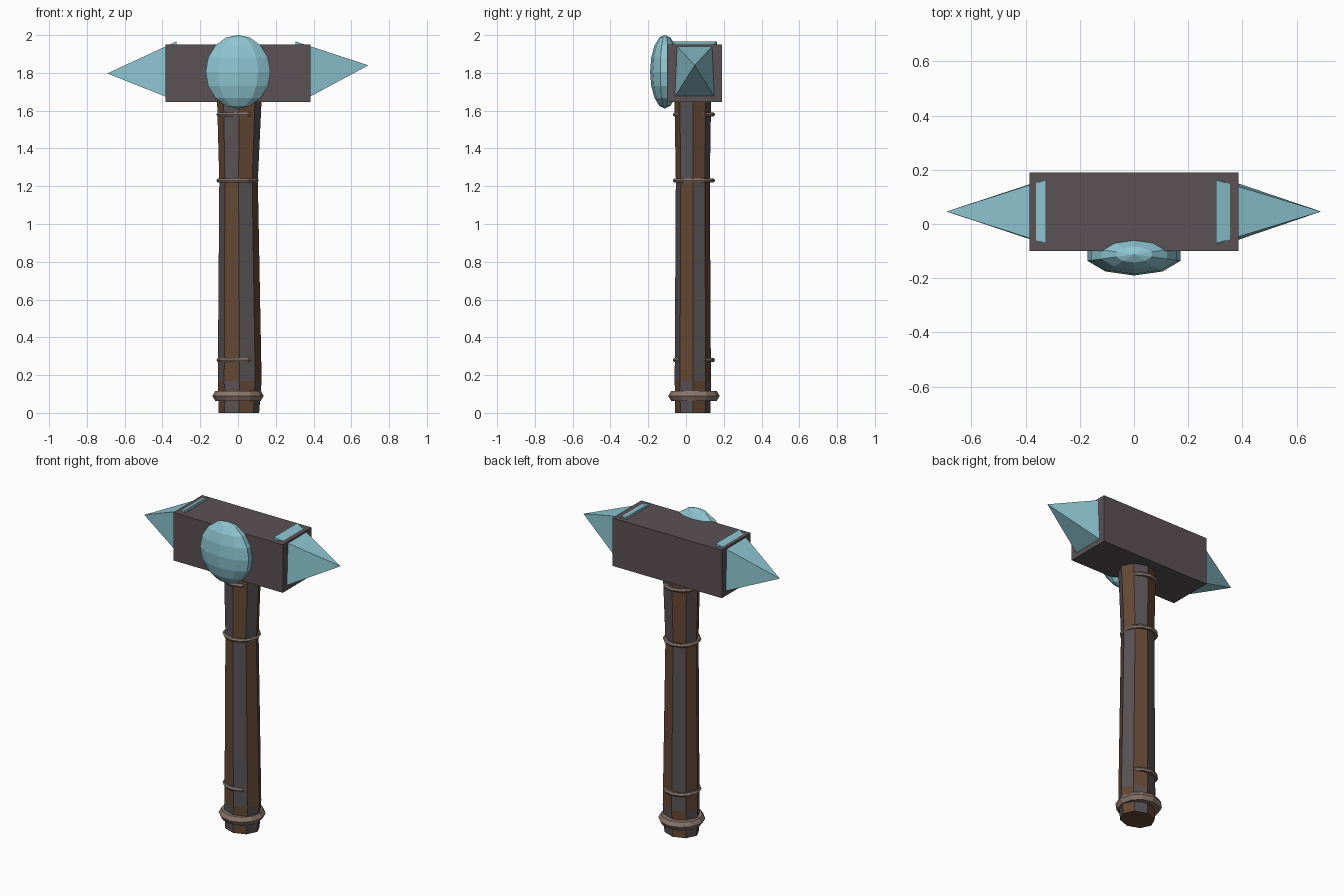
import bpy, bmesh
from math import cos, sin, pi

if "Cube" in bpy.data.objects:
    bpy.data.objects.remove(bpy.data.objects["Cube"])


def material(name, rgb):
    m = bpy.data.materials.new(name)
    m.diffuse_color = (*rgb, 1)
    m.use_nodes = True
    m.node_tree.nodes["Principled BSDF"].inputs["Base Color"].default_value = m.diffuse_color
    return m


WOOD = material("wood", (0.13, 0.065, 0.035))
IRON = material("dark_iron", (0.10, 0.085, 0.09))
STONE = material("head_stone", (0.105, 0.085, 0.09))
CRYSTAL = material("crystal", (0.27, 0.56, 0.64))
BAND = material("band", (0.25, 0.18, 0.15))


def mesh_object(name, verts, faces, mats):
    me = bpy.data.meshes.new(name)
    me.from_pydata(verts, [], faces)
    for m in mats:
        me.materials.append(m)
    bm = bmesh.new()
    bm.from_mesh(me)
    bmesh.ops.recalc_face_normals(bm, faces=bm.faces)
    bm.to_mesh(me)
    bm.free()
    ob = bpy.data.objects.new(name, me)
    bpy.context.collection.objects.link(ob)
    return ob


# Octagonal handle with alternating wood and iron strips, swapped at each end
levels = [  # z, centre x, radius x, radius y
    (0.00, 0.005, 0.107, 0.093),
    (0.17, 0.009, 0.116, 0.096),
    (1.23, 0.003, 0.102, 0.090),
    (1.66, 0.007, 0.118, 0.097),
]
N = 8
verts = [(cx + rx * cos(2 * pi * i / N), 0.036 + ry * sin(2 * pi * i / N), z)
         for z, cx, rx, ry in levels for i in range(N)]
faces = [(k * N + i, k * N + (i + 1) % N, (k + 1) * N + (i + 1) % N, (k + 1) * N + i)
         for k in range(3) for i in range(N)]
faces += [tuple(range(N))[::-1], tuple(range(3 * N, 4 * N))]
handle = mesh_object("handle", verts, faces, [WOOD, IRON])
for p in handle.data.polygons[:3 * N]:
    k, i = divmod(p.index, N)
    p.material_index = (i + (k != 1) + 1) % 2


# Handle rings and pommel band
def ring(name, z, major, minor, sides, x=0.0):
    bpy.ops.mesh.primitive_torus_add(location=(x, 0.042, z), major_radius=major,
                                     minor_radius=minor, major_segments=12,
                                     minor_segments=sides)
    ob = bpy.context.object
    ob.name = name
    ob.data.materials.append(BAND)
    for p in ob.data.polygons:
        p.use_smooth = False


for n, z in (("lower_ring", 0.28), ("middle_ring", 1.23), ("upper_ring", 1.58)):
    ring(n, z, 0.099, 0.013, 6, -0.002)
ring("pommel_band", 0.09, 0.106, 0.030, 6)

# Hammer head block
bpy.ops.mesh.primitive_cube_add(size=1, location=(0, 0.045, 1.7975))
head = bpy.context.object
head.name = "head_block"
head.scale = (0.77, 0.29, 0.305)
head.data.materials.append(STONE)


# Crystal spikes: tilted pyramids whose top edges break through the block
def spike(name, tip, top_x, bottom_x, bottom_z):
    v = [(top_x, -0.072, 1.967), (top_x, 0.163, 1.967),
         (bottom_x, 0.163, bottom_z), (bottom_x, -0.072, bottom_z), tip]
    mesh_object(name, v, [(0, 1, 2, 3), (0, 1, 4), (1, 2, 4), (2, 3, 4), (3, 0, 4)],
                [CRYSTAL])


spike("left_spike", (-0.692, 0.046, 1.797), -0.325, -0.335, 1.655)
spike("right_spike", (0.69, 0.046, 1.84), 0.303, 0.345, 1.655)

# Faceted gem on the front
bpy.ops.mesh.primitive_uv_sphere_add(segments=10, ring_count=8, radius=1,
                                     location=(0, -0.112, 1.806))
gem = bpy.context.object
gem.name = "front_gem"
gem.scale = (0.18, 0.078, 0.195)
gem.data.materials.append(CRYSTAL)
for p in gem.data.polygons:
    p.use_smooth = False
